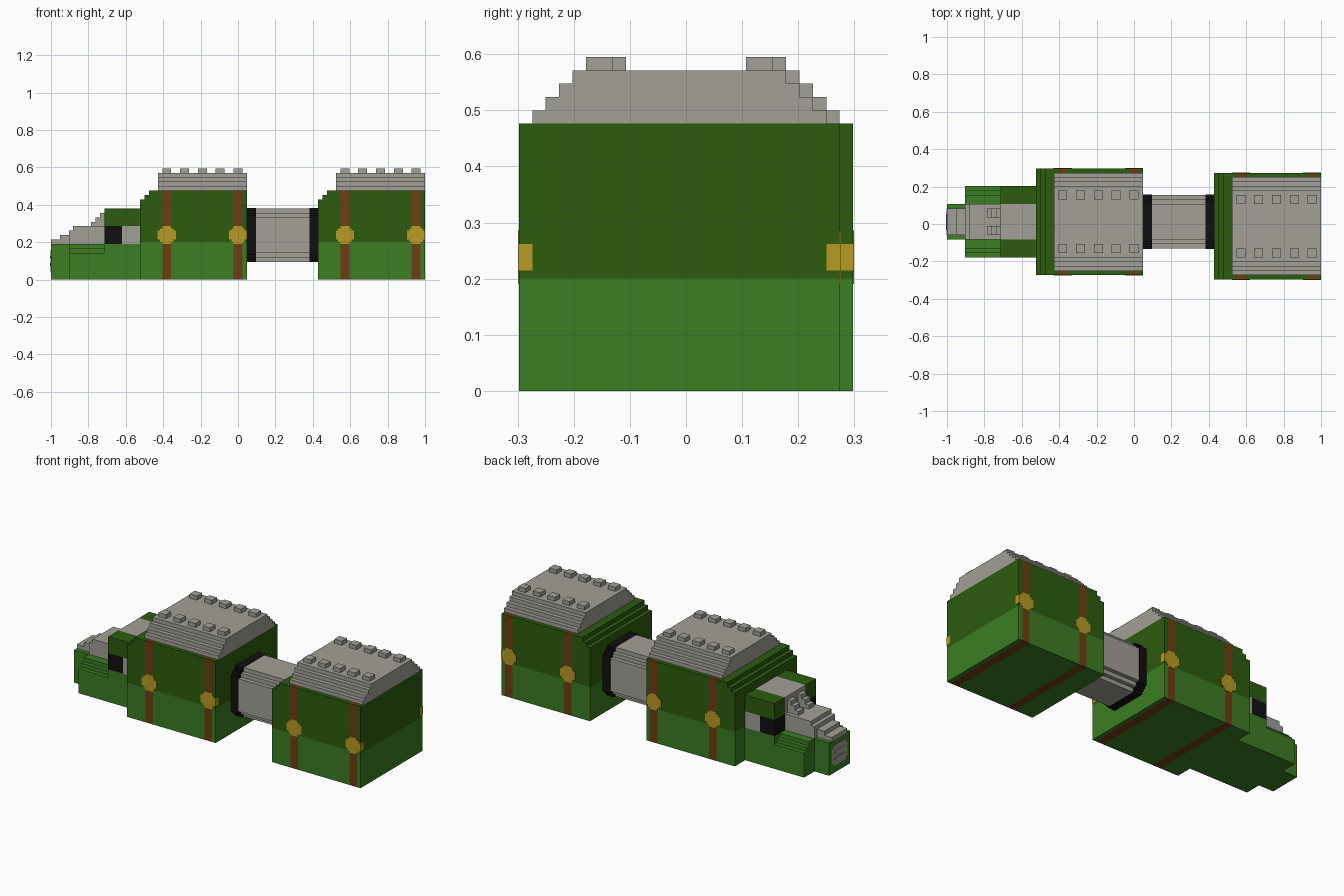
import bpy, bmesh
from mathutils import Vector

if "Cube" in bpy.data.objects:
    bpy.data.objects.remove(bpy.data.objects["Cube"])

V = 2 / 84          # one block unit
YA, YB = V / 2, -V / 2   # side offsets of the front and rear segments


def material(name, rgb):
    m = bpy.data.materials.new(name)
    m.use_nodes = True
    m.diffuse_color = (*rgb, 1)
    m.node_tree.nodes["Principled BSDF"].inputs["Base Color"].default_value = (*rgb, 1)
    return m


LIGHT = material("light_green", (0.045, 0.205, 0.017))
DARK = material("dark_green", (0.025, 0.107, 0.0045))
GREY = material("warm_grey", (0.366, 0.347, 0.309))
BROWN = material("strap_brown", (0.162, 0.048, 0.006))
GOLD = material("buckle_gold", (0.479, 0.323, 0.018))
BLACK = material("black", (0.005, 0.005, 0.005))


def prism(name, pts, axis, lo, hi, *mats, cuts=(), rule=None):
    """Extrude a profile along x (pts are y,z) or y (pts are x,z)."""
    bm = bmesh.new()
    place = (lambda p, d: (d, *p)) if axis == "x" else (lambda p, d: (p[0], d, p[1]))
    face = bm.faces.new([bm.verts.new(place(p, lo)) for p in pts])
    ext = bmesh.ops.extrude_face_region(bm, geom=[face])
    shift = Vector((hi - lo, 0, 0)) if axis == "x" else Vector((0, hi - lo, 0))
    moved = [g for g in ext["geom"] if isinstance(g, bmesh.types.BMVert)]
    bmesh.ops.translate(bm, verts=moved, vec=shift)
    for co, no in cuts:
        geom = bm.verts[:] + bm.edges[:] + bm.faces[:]
        bmesh.ops.bisect_plane(bm, geom=geom, plane_co=co, plane_no=no)
    bmesh.ops.recalc_face_normals(bm, faces=bm.faces)
    bm.normal_update()
    if rule:
        for f in bm.faces:
            f.material_index = rule(f.calc_center_median(), f.normal)
    me = bpy.data.meshes.new(name)
    bm.to_mesh(me)
    bm.free()
    for m in mats:
        me.materials.append(m)
    ob = bpy.data.objects.new(name, me)
    bpy.context.scene.collection.objects.link(ob)
    return ob


def box(name, x, y, z, mat):
    pts = [(x[0], z[0]), (x[1], z[0]), (x[1], z[1]), (x[0], z[1])]
    return prism(name, pts, "y", y[0], y[1], mat)


def tiers(cy, z0, z_step, halves):
    """Symmetric stepped outline, narrowing one half-width per tier."""
    right = []
    for i, h in enumerate(halves):
        right += [(h, z0[i]), (h, z0[i] + z_step[i])]
    return [(cy + y, z) for y, z in right] + [(cy - y, z) for y, z in reversed(right)]


def stepped_round(cx, cz, steps):
    """Blocky round outline from (half width, half height) pairs, widest first."""
    quad = []
    for i, (w, h) in enumerate(steps):
        quad.append((w, h))
        if i + 1 < len(steps):
            quad.append((steps[i + 1][0], h))
    rev = quad[::-1]
    pts = (quad + [(-a, b) for a, b in rev] + [(-a, -b) for a, b in quad]
           + [(a, -b) for a, b in rev])
    return [(cx + a, cz + b) for a, b in pts]


def segment(label, x0, cy):
    """Strapped trunk body with a stepped, studded roof."""
    x1, top = x0 + 24 * V, 20 * V
    a, b = x0 + V, x0 + 2 * V
    straps = [x0 + 6 * V, x0 + 22 * V]
    pts = [(x0, 0), (x1, 0), (x1, top), (b, top), (b, top - V), (a, top - V),
           (a, top - 2 * V), (x0, top - 2 * V)]
    cuts = [((0, 0, 0.2), (0, 0, 1))]
    cuts += [((s + d, 0, 0), (1, 0, 0)) for s in straps for d in (-V, V)]

    def colour(c, n):
        if abs(n.x) < 0.5 and any(abs(c.x - s) < V for s in straps):
            return 2
        return 0 if c.z < 0.2 else 1

    prism(label + "_body", pts, "y", cy - 12 * V, cy + 12 * V, LIGHT, DARK, BROWN,
          cuts=cuts, rule=colour)
    # roof
    roof = tiers(cy, [top + i * V for i in range(4)], [V] * 4, [11 * V, 10 * V, 9 * V, 8 * V])
    prism(label + "_roof", roof, "x", x0 + 4 * V, x1, GREY)
    for i in range(5):
        sx = x0 + (5 + 4 * i) * V
        for side in (-1, 1):
            sy = cy + side * 6 * V
            box(label + "_roof_stud", (sx, sx + 2 * V), (sy - V, sy + V),
                (top + 4 * V, top + 5 * V), GREY)
    # buckles sunk into both sides
    shape = [(2 * V + 0.001, V), (1.5 * V, 1.5 * V), (V, 2 * V)]
    for s in straps:
        for side in (-1, 1):
            ys = sorted((cy + side * 11 * V, cy + side * (12 * V + 0.002)))
            prism(label + "_buckle", stepped_round(s, 10 * V, shape), "y", *ys, GOLD)


XA, XB = -22 * V, 18 * V
segment("front", XA, YA)
segment("rear", XB, YB)

# connecting tube and its end rings
grey_tube = [(6 * V, 4 * V), (5 * V, 5 * V), (4 * V, 6 * V)]
ring = [(6 * V + 0.002, 4.5 * V), (5.5 * V, 5 * V), (5 * V, 5.5 * V), (4.5 * V, 6 * V + 0.002)]
prism("connector_tube", stepped_round(YA, 10 * V, grey_tube), "x", 4 * V, 16 * V, GREY)
for lo in (2, 16):
    prism("connector_ring", stepped_round(YA, 10 * V, ring), "x", lo * V, (lo + 2) * V, BLACK)

# head: lower jaw
H = -30 * V         # front of the skull
box("jaw_base", (H, XA), (YA - 8 * V, YA + 8 * V), (0, 8 * V), LIGHT)
cheeks = tiers(YA, [0, 6 * V, 7 * V], [6 * V, V, V], [8 * V, 7 * V, 6 * V])
prism("jaw_cheeks", cheeks, "x", -38 * V, H, LIGHT)
box("jaw_tip", (-42 * V, -38 * V), (YA - 4 * V, YA + 4 * V), (0, 8 * V), LIGHT)

# head: skull sides with eyes
box("skull_core", (H, XA), (YA - 4 * V, YA + 4 * V), (8 * V, 16 * V), GREY)
for side in (-1, 1):
    ys = sorted((YA + side * 4 * V, YA + side * 8 * V))
    box("brow", (H, XA), ys, (12 * V, 16 * V), DARK)
    box("eye", (H, -26 * V), ys, (8 * V, 12 * V), BLACK)
    box("temple", (-26 * V, XA), ys, (8 * V, 12 * V), GREY)
    # stepped ridge leading up to the skull
    ys = sorted((YA + side * V, YA + side * 3 * V))
    for i in range(3):
        box("snout_ridge", (H - (3 - i) * V, H - (2 - i) * V), ys, (12 * V, (13 + i) * V), GREY)

# head: stepped snout
for i, (x0, x1, half, z) in enumerate([(-42, -40, 3, 9), (-40, -38, 3, 10),
                                       (-38, -37, 4, 11), (-37, -30, 4, 12)]):
    box("snout_step", (x0 * V, x1 * V), (YA - half * V, YA + half * V), (8 * V, z * V), GREY)

# nose plate with two raised bars
plate = [(3 * V, 1.8 * V), (2.4 * V, 2.5 * V)]
prism("nose_plate", stepped_round(YA, 4.2 * V, plate), "x", -1.002, -1 + V / 2, GREY)
for z in (3.4, 5.0):
    box("nose_bar", (-1.005, -1), (YA - 1.8 * V, YA + 1.8 * V),
        ((z - 0.3) * V, (z + 0.3) * V), GREY)
